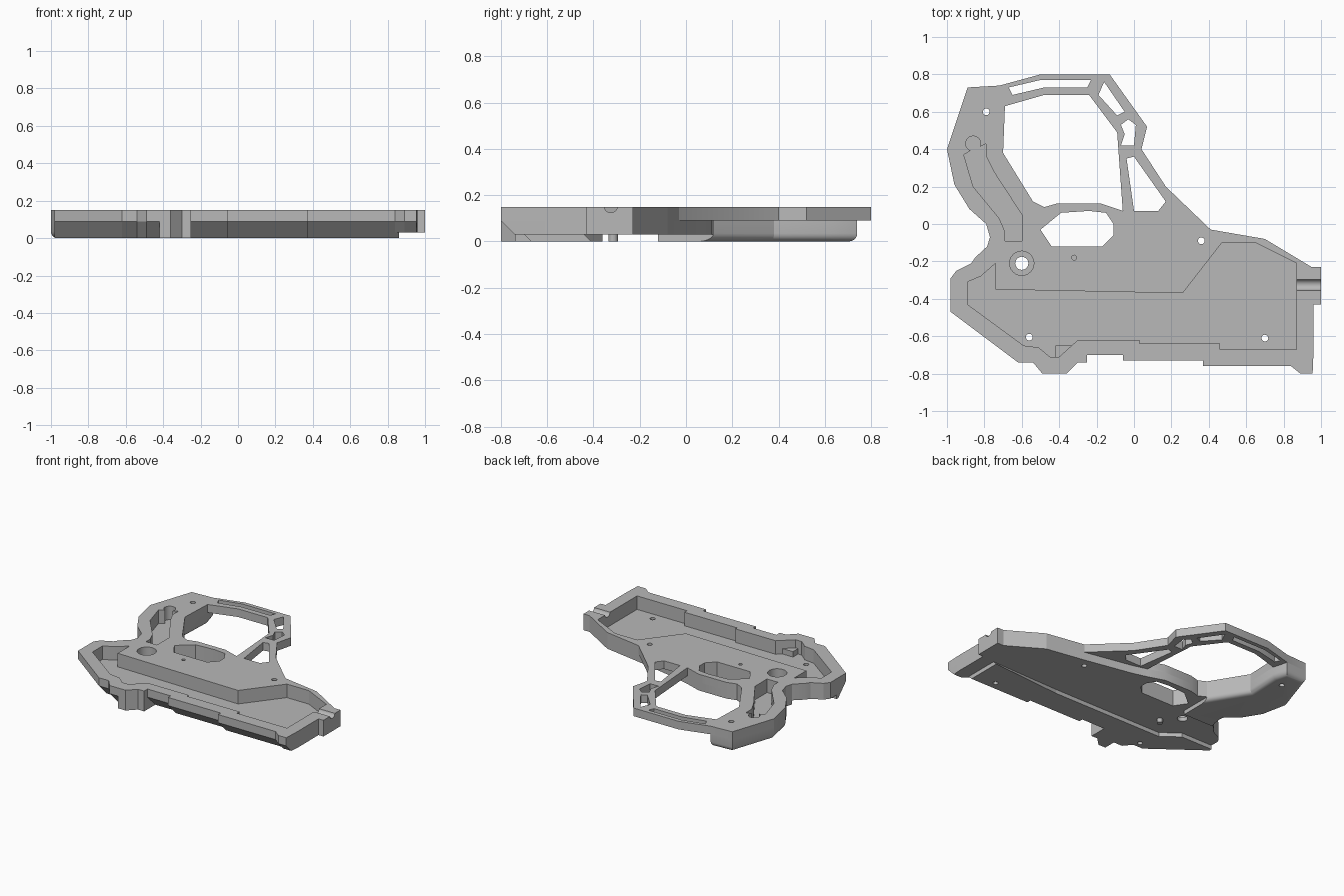
import bpy, bmesh, math
from mathutils import Matrix, Vector

cube = bpy.data.objects.get("Cube")
if cube:
    bpy.data.objects.remove(cube, do_unlink=True)

grey = bpy.data.materials.new("plain grey")
grey.use_nodes = True
grey.diffuse_color = (.48, .48, .48, 1)
for node in grey.node_tree.nodes:
    if node.type == 'BSDF_PRINCIPLED':
        node.inputs["Base Color"].default_value = grey.diffuse_color

TOP, STEP, FLOOR, BELLY = .15, .09, .05, .03
OVER, UNDER = TOP + .05, -.05


def finish(name, bm):
    bmesh.ops.recalc_face_normals(bm, faces=bm.faces[:])
    mesh = bpy.data.meshes.new(name)
    bm.to_mesh(mesh)
    bm.free()
    mesh.materials.append(grey)
    obj = bpy.data.objects.new(name, mesh)
    bpy.context.scene.collection.objects.link(obj)
    return obj


def slopes(p):
    """Front and rear lower edge points, which lean inwards below the step."""
    return p[1] < -.46 and p[0] < .957


def prism(name, points, low, high, chamfer=False, round_below=None):
    def at(p, z):
        lean = STEP - z if chamfer and slopes(p) else 0
        return (p[0], p[1] + lean, z)
    bm = bmesh.new()
    bottom = [bm.verts.new(at(p, low)) for p in points]
    top = [bm.verts.new(at(p, high)) for p in points]
    base = bm.faces.new(bottom)
    bm.faces.new(top)
    count = len(points)
    for i in range(count):
        j = (i + 1) % count
        bm.faces.new((bottom[i], bottom[j], top[j], top[i]))
    if round_below:
        bmesh.ops.recalc_face_normals(bm, faces=bm.faces[:])
        edges = [e for e in base.edges
                 if max(v.co.y for v in e.verts) > -.1
                 and min(v.co.y for v in e.verts) > -.11]
        bmesh.ops.bevel(bm, geom=edges, offset=round_below, segments=5,
                        profile=.5, affect='EDGES')
    return finish(name, bm)


def cylinder(name, centre, radius, length, along_x=False):
    turn = Matrix.Rotation(math.pi / 2, 4, 'Y') if along_x else Matrix()
    bm = bmesh.new()
    bmesh.ops.create_cone(bm, cap_ends=True, segments=24, radius1=radius,
                          radius2=radius, depth=length,
                          matrix=Matrix.Translation(Vector(centre)) @ turn)
    return finish(name, bm)


def drill(x, y, radius, low=UNDER):
    return cylinder("cutter", (x, y, (low + OVER) / 2), radius, OVER - low)


# Outline runs, clockwise
grip_back = [(-.77, -.07), (-.79, 0), (-.88, .08), (-.96, .21), (-1, .4),
             (-.89, .73), (-.72, .74)]
guard_edge = [(-.5, .8), (-.13, .8), (.07, .52), (.04, .4), (.17, .2)]
nose = [(.41, -.03), (.7, -.08), (.95, -.23), (1, -.23), (1, -.43),
        (.96, -.43), (.96, -.68), (.955, -.8), (.89, -.8), (.84, -.76)]
belly_edge = [(.37, -.76), (.37, -.73), (-.06, -.73), (-.06, -.7),
              (-.25, -.7), (-.25, -.74), (-.3, -.74), (-.36, -.8),
              (-.49, -.8), (-.54, -.74), (-.62, -.74), (-.98, -.47)]
rear = [(-.98, -.29), (-.95, -.25), (-.87, -.21), (-.85, -.18),
        (-.785, -.12)]
bridge = [(-.54, .12), (-.48, .09), (-.41, .11), (-.18, .11), (-.06, .07)]
thumb_side = [(-.69, .63), (-.7, .38)]

# Solid layers
top_plate = prism("top_plate", grip_back + guard_edge + nose + belly_edge
                  + rear, STEP, TOP)
body = prism("lower_body", nose + belly_edge + rear + [(-.54, -.12)]
             + bridge + [(.05, .04)], BELLY, STEP, chamfer=True)
grip = prism("grip", grip_back + thumb_side + [bridge[0], (-.54, -.12),
             rear[-1]], 0, STEP, round_below=.035)
prism("belly_pad", [(.86, -.5), (.86, -.76)] + belly_edge
      + [(-.98, -.36), (-.72, -.36), (-.6, -.455), (.05, -.455),
         (.3, -.455)], 0, BELLY, chamfer=True)
prism("rear_foot", [(-.42, -.8), (-.36, -.8), (-.3, -.74), (-.25, -.74),
                    (-.25, -.65), (-.42, -.65)], 0, STEP)
cylinder("underside_stud", (-.49, -.315, BELLY / 2), .02, BELLY)

# Cutters for the pockets and openings
main_pocket = [(.87, -.21), (.87, -.67), (.46, -.67), (.46, -.64),
               (.03, -.64), (.03, -.62), (-.3, -.62), (-.4, -.71),
               (-.45, -.71), (-.51, -.66), (-.59, -.65), (-.89, -.43),
               (-.89, -.31), (-.82, -.28), (-.74, -.21), (-.74, -.35),
               (.26, -.37), (.47, -.1), (.65, -.1)]
grip_pocket = [(-.91, .37), (-.86, .4), (-.83, .41), (-.79, .43),
               (-.79, .36), (-.75, .28), (-.6, .05), (-.6, -.09),
               (-.69, -.09), (-.69, -.04), (-.72, .03), (-.86, .2)]
window = [(-.5, -.03), (-.39, .06), (-.24, .07), (-.15, .06), (-.11, 0),
          (-.11, -.06), (-.17, -.12), (-.44, -.12)]
guard_openings = [
    thumb_side + bridge + [(-.09, .49), (-.24, .69), (-.48, .69)],
    [(-.67, .73), (-.5, .77), (-.23, .77), (-.25, .73), (-.48, .73),
     (-.65, .69)],
    [(-.16, .76), (-.19, .69), (-.09, .58), (-.05, .6)],
    [(-.07, .53), (-.03, .56), (.01, .53), (0, .42), (-.07, .42),
     (-.05, .48)],
    [(-.04, .35), (0, .36), (.17, .12), (.13, .07), (0, .07)],
]
hand_cuts = [prism("cutter", grip_pocket, FLOOR, OVER),
             drill(-.86, .43, .04, FLOOR), drill(-.79, .6, .018)]
body_cuts = [prism("cutter", main_pocket, FLOOR, OVER),
             prism("cutter", window, UNDER, OVER),
             drill(-.6, -.21, .065, FLOOR + .01), drill(-.6, -.21, .035),
             drill(.36, -.09, .018), drill(-.56, -.605, .018),
             drill(.7, -.61, .018), drill(-.32, -.18, .013, FLOOR),
             cylinder("cutter", (.95, -.325, TOP + .005), .03, .2, True)]
guard_cuts = [prism("cutter", p, UNDER, OVER) for p in guard_openings]


def carve(obj, cutters):
    for cutter in cutters:
        cutter.hide_render = True
        mod = obj.modifiers.new("cut", 'BOOLEAN')
        mod.operation, mod.solver, mod.object = 'DIFFERENCE', 'EXACT', cutter
    bpy.context.view_layer.update()
    graph = bpy.context.evaluated_depsgraph_get()
    mesh = bpy.data.meshes.new_from_object(obj.evaluated_get(graph))
    obj.modifiers.clear()
    obj.data = mesh


carve(top_plate, hand_cuts + body_cuts + guard_cuts)
carve(body, body_cuts)
carve(grip, hand_cuts)
pad = bpy.data.objects["belly_pad"]
carve(pad, body_cuts[5:7])
for cutter in hand_cuts + body_cuts + guard_cuts:
    bpy.data.objects.remove(cutter, do_unlink=True)

# Smooth the rounded edges and bores only
for obj in (top_plate, body, grip, pad):
    obj.data.shade_smooth()
    obj.data.set_sharp_from_angle(angle=math.radians(20))
